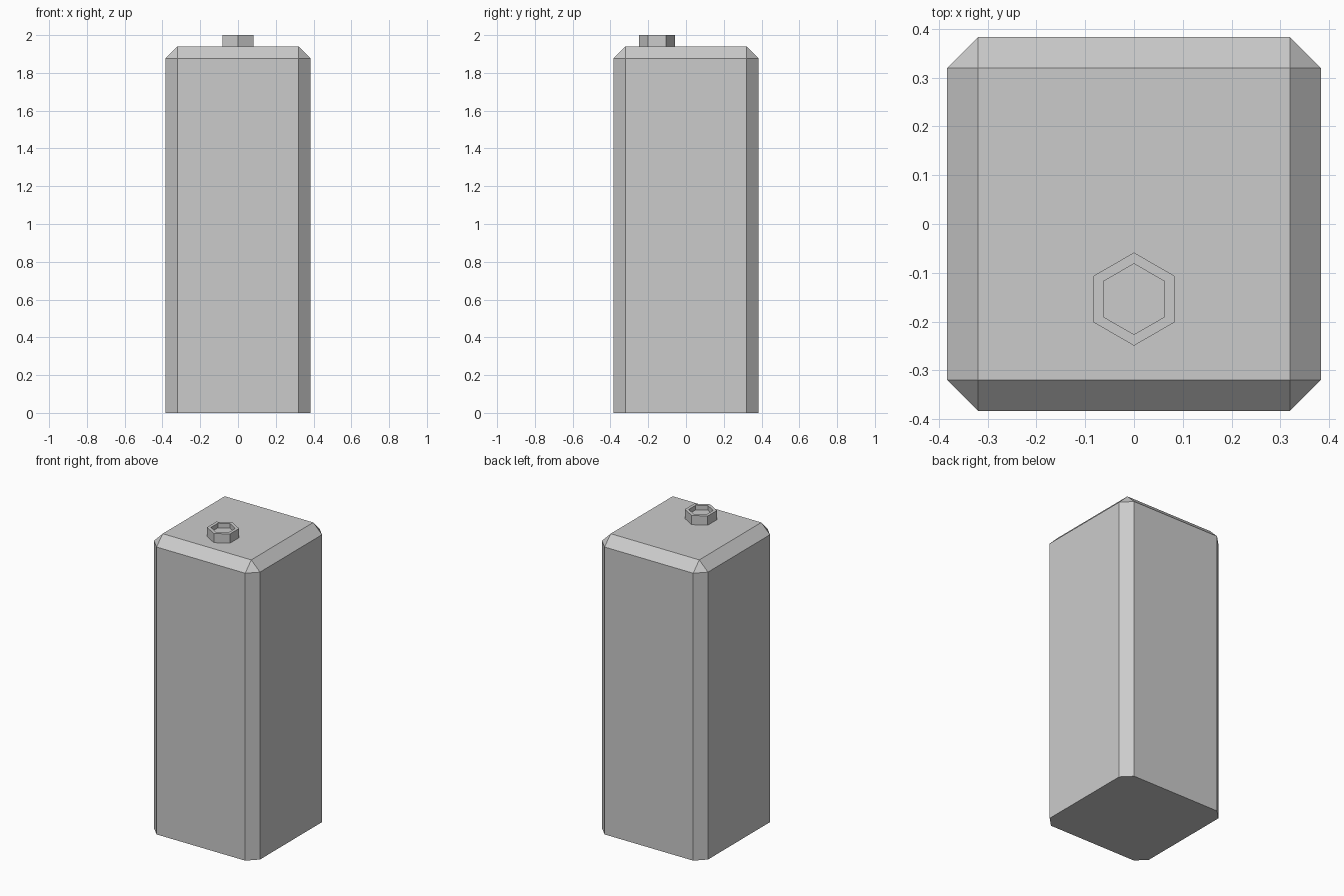
import bpy, bmesh
from math import cos, sin, pi

if "Cube" in bpy.data.objects:
    bpy.data.objects.remove(bpy.data.objects["Cube"])

HALF, TOP, CHAMFER = 0.383, 1.94, 0.063


def make_object(name, bm):
    bmesh.ops.recalc_face_normals(bm, faces=bm.faces[:])
    mesh = bpy.data.meshes.new(name)
    bm.to_mesh(mesh)
    bm.free()
    obj = bpy.data.objects.new(name, mesh)
    bpy.context.collection.objects.link(obj)
    return obj


# Battery body: tall box, chamfered on every edge except around the base
bm = bmesh.new()
bmesh.ops.create_cube(bm, size=1)
for v in bm.verts:
    v.co = (v.co.x * 2 * HALF, v.co.y * 2 * HALF, (v.co.z + 0.5) * TOP)
edges = [e for e in bm.edges if max(v.co.z for v in e.verts) > 0.1]
bmesh.ops.bevel(bm, geom=edges, offset=CHAMFER, offset_type='OFFSET',
                segments=1, profile=0.5, affect='EDGES')
make_object("body", bm)

# Hexagonal terminal with a recessed top
bm = bmesh.new()


def hexagon(radius, z):
    return [bm.verts.new((radius * cos(pi / 6 + i * pi / 3),
                          -0.154 + radius * sin(pi / 6 + i * pi / 3), z))
            for i in range(6)]


rings = [hexagon(r, z) for r, z in
         ((0.0955, TOP), (0.0955, 2.0), (0.0725, 2.0), (0.0725, 1.97))]
for a, b in zip(rings, rings[1:]):
    for i in range(6):
        j = (i + 1) % 6
        bm.faces.new((a[i], a[j], b[j], b[i]))
bm.faces.new(rings[0])
bm.faces.new(rings[-1])
make_object("terminal", bm)
